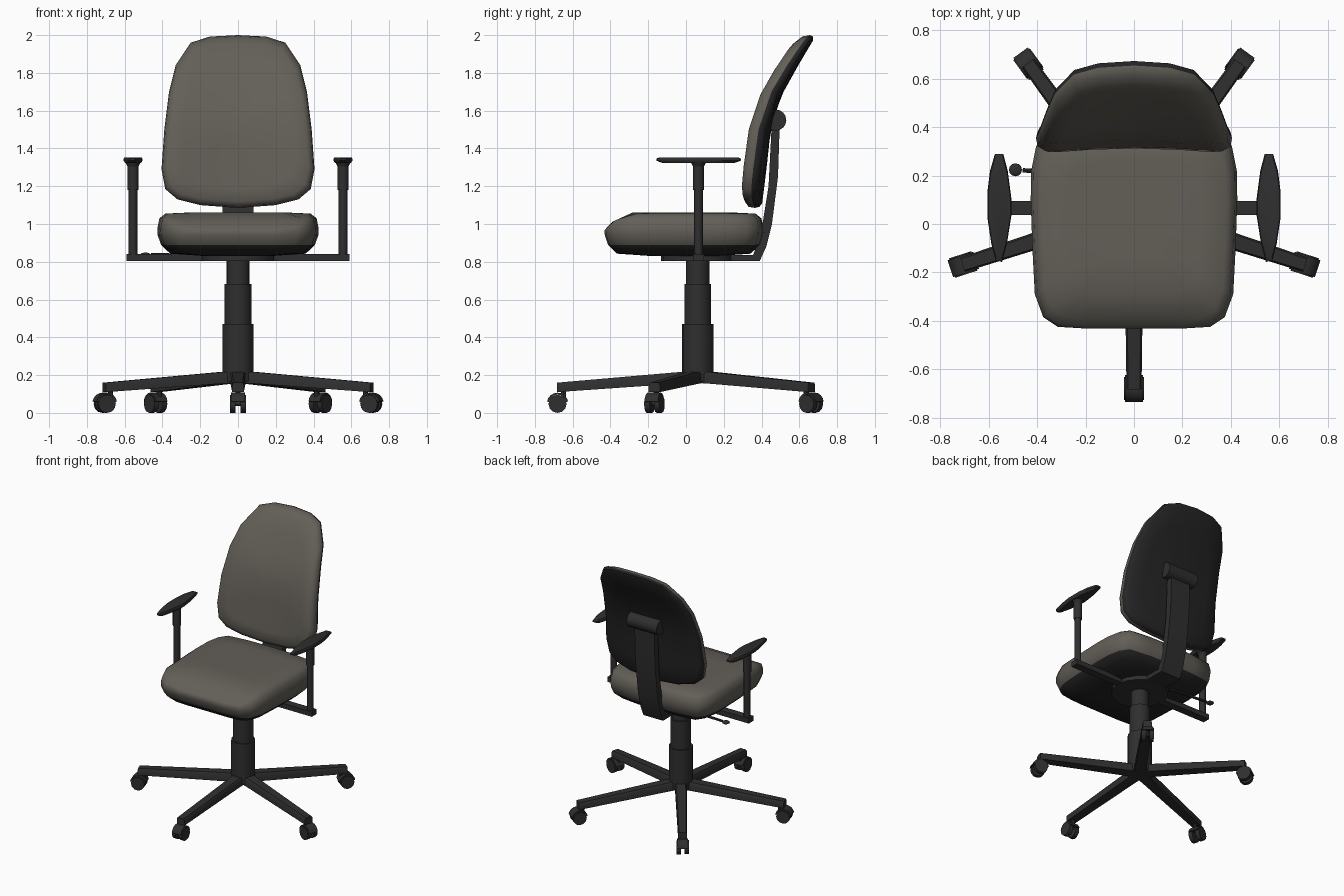
import bpy, bmesh, math
from mathutils import Matrix, Vector

if "Cube" in bpy.data.objects:
    bpy.data.objects.remove(bpy.data.objects["Cube"])


def material(name, rgb):
    m = bpy.data.materials.new(name)
    m.diffuse_color = (*rgb, 1)
    m.use_nodes = True
    m.node_tree.nodes["Principled BSDF"].inputs["Base Color"].default_value = m.diffuse_color
    return m


FABRIC = material("grey brown fabric", (0.125, 0.115, 0.098))
PLASTIC = material("dark grey plastic", (0.028, 0.028, 0.029))
SHELL = material("black shell", (0.018, 0.018, 0.018))


def finish(name, bm, mats=(PLASTIC,), angle=35):
    bmesh.ops.recalc_face_normals(bm, faces=bm.faces)
    me = bpy.data.meshes.new(name)
    bm.to_mesh(me)
    bm.free()
    for m in mats:
        me.materials.append(m)
    me.polygons.foreach_set("use_smooth", [True] * len(me.polygons))
    me.set_sharp_from_angle(angle=math.radians(angle))
    ob = bpy.data.objects.new(name, me)
    bpy.context.collection.objects.link(ob)
    return ob


def loft(name, rings, mats=(PLASTIC,), split=0, angle=35):
    """Skin a list of closed rings, cap the ends; bands from index split on use material 1."""
    bm = bmesh.new()
    vs = [[bm.verts.new(p) for p in r] for r in rings]
    n = len(rings[0])
    for k in range(len(vs) - 1):
        for i in range(n):
            j = (i + 1) % n
            f = bm.faces.new((vs[k][i], vs[k][j], vs[k + 1][j], vs[k + 1][i]))
            f.material_index = 1 if split and k >= split else 0
    bm.faces.new(vs[0])
    bm.faces.new(vs[-1]).material_index = 1 if split else 0
    return finish(name, bm, mats, angle)


def cylinder(name, p, q, r, sides=16, r2=None):
    p, q = Vector(p), Vector(q)
    d = q - p
    rot = d.to_track_quat('Z', 'Y').to_matrix().to_4x4()
    bm = bmesh.new()
    bmesh.ops.create_cone(bm, cap_ends=True, segments=sides, radius1=r, radius2=r if r2 is None else r2,
                          depth=d.length, matrix=Matrix.Translation((p + q) / 2) @ rot)
    return finish(name, bm)


def box(name, x, y, z):
    ring = lambda h: [(x[0], y[0], h), (x[1], y[0], h), (x[1], y[1], h), (x[0], y[1], h)]
    return loft(name, [ring(z[0]), ring(z[1])])


def mirrored(half):
    return half + [(-x, v) for x, v in reversed(half) if x > 0]


def lerp(table, v):
    if v <= table[0][0]:
        return table[0][1]
    for (a, fa), (b, fb) in zip(table, table[1:]):
        if v <= b:
            return fa + (fb - fa) * (v - a) / (b - a)
    return table[-1][1]


# Seat cushion: dark underside, fabric top, rounded-off front edge
seat_outline = mirrored([(0, -.432), (.2, -.432), (.315, -.425), (.375, -.385), (.41, -.29), (.42, -.1), (.427, .1),
                         (.425, .22), (.405, .32), (.36, .385), (.2, .405), (0, .41)])
front_drop = [(-.434, .965), (-.39, 1.012), (-.285, 1.06)]


def seat_ring(s, z):
    pts = [(x * s, -.01 + (y + .01) * s) for x, y in seat_outline]
    return [(x, y, min(z, lerp(front_drop, y))) for x, y in pts]


loft("seat", [seat_ring(*a) for a in ((.4, .83), (.84, .843), (.955, .89), (.995, .94), (1, .975), (.975, 1.03),
                                      (.9, 1.055), (.65, 1.06), (.3, 1.06))], (SHELL, FABRIC), 2, 50)

# Backrest: dark rear shell, fabric front, leaning back toward the top
back_outline = mirrored([(0, 1.085), (.2, 1.10), (.32, 1.13), (.385, 1.185), (.405, 1.29), (.39, 1.5), (.365, 1.7),
                         (.33, 1.84), (.25, 1.96), (.15, 1.992), (0, 2.0)])
spine = [(1.085, .40), (1.28, .425), (1.45, .443), (1.59, .47), (1.72, .525), (1.85, .60), (2.0, .69)]


def back_ring(s, d):
    pts = [(x * s, 1.5 + (z - 1.5) * s) for x, z in back_outline]
    return [(x, lerp(spine, z) + d - .035 * (x / .4) ** 2, z) for x, z in pts]


loft("backrest", [back_ring(*a) for a in ((.15, 0), (.4, 0), (.7, 0), (.94, 0), (.985, -.012), (1, -.035),
                                          (.985, -.07), (.92, -.092), (.75, -.096), (.5, -.096), (.25, -.096),
                                          (.08, -.096))], (SHELL, FABRIC), 5, 50)

# Back support bar and its pivot roll
bar = [(.1, .805), (.39, .803), (.425, .88), (.455, 1.0), (.487, 1.25), (.497, 1.55), (.455, 1.55), (.437, 1.2),
       (.405, 1.0), (.38, .9), (.355, .835), (.1, .835)]
loft("back_support", [[(x, y, z) for y, z in bar] for x in (-.082, .082)])
cylinder("back_pivot", (-.125, .475, 1.55), (.125, .475, 1.55), .056)

# Seat plate, gas column and hub
C = Vector((0, .062, 0))
for name, r, z0, z1 in (("seat_plate", .195, .803, .85), ("column_top", .062, .66, .81),
                        ("column_middle", .071, .46, .682), ("column_base", .083, .165, .47)):
    cylinder(name, C + Vector((0, 0, z0)), C + Vector((0, 0, z1)), r, 16)

# Armrests
box("arm_crossbar", (-.59, .59), (.038, .095), (.805, .842))
pad = [(.54, .29), (.575, .29), (.595, .22), (.605, .14), (.605, .02), (.59, -.08), (.572, -.15), (.545, -.157),
       (.525, -.08), (.506, .04), (.506, .1), (.522, .22)]
for side, s in (("left", -1), ("right", 1)):
    X = s * .556
    cylinder(side + "_arm_post", (X, .066, .83), (X, .066, 1.2), .023, 12)
    cylinder(side + "_arm_sleeve", (X, .066, 1.18), (X, .066, 1.33), .029, 12)
    cylinder(side + "_arm_flare", (X, .066, 1.305), (X, .066, 1.33), .029, 12, .042)
    loft(side + "_arm_pad", [[(s * (.556 + (x - .556) * k), .067 + (y - .067) * k, z) for x, y in pad]
                             for k, z in ((.84, 1.322), (1, 1.335), (1, 1.346), (.93, 1.353))])

# Height lever with flattened knob
cylinder("lever", (-.15, .2, .832), (-.46, .222, .838), .009, 8)
bm = bmesh.new()
bmesh.ops.create_uvsphere(bm, u_segments=12, v_segments=8, radius=.027,
                          matrix=Matrix.Translation((-.49, .224, .838)) @ Matrix.Diagonal((1, 1, .4, 1)))
finish("lever_knob", bm)

# Five-legged base with twin-wheel casters
hood_arc = [(r * math.cos(math.radians(a)), r * math.sin(math.radians(a)))
            for r, angs in ((.057, range(10, 171, 20)), (.047, range(170, 9, -20))) for a in angs]
for i in range(5):
    a = math.radians(-90 + 72 * i)
    u, t = Vector((math.cos(a), math.sin(a), 0)), Vector((-math.sin(a), math.cos(a), 0))

    def P(r, w, z):
        return C + u * r + t * w + Vector((0, 0, z))

    loft(f"leg_{i + 1}", [[P(r, -wb, z0), P(r, wb, z0), P(r, wb, z1 - .012), P(r, wt, z1), P(r, -wt, z1),
                           P(r, -wb, z1 - .012)]
                          for r, wb, wt, z0, z1 in ((0, .042, .034, .16, .222), (.1, .04, .032, .155, .216),
                                                    (.745, .031, .024, .11, .16))])
    cylinder(f"caster_stem_{i + 1}", P(.71, 0, .06), P(.71, 0, .13), .014, 8)
    loft(f"caster_hood_{i + 1}", [[P(.742 + r, w, .05 + z) for r, z in hood_arc] for w in (-.037, .037)])
    for k in (-1, 1):
        cylinder(f"caster_wheel_{i + 1}_{'a' if k < 0 else 'b'}", P(.742, k * .012, .048), P(.742, k * .042, .048),
                 .048, 12)
    cylinder(f"caster_axle_{i + 1}", P(.742, -.03, .048), P(.742, .03, .048), .012, 8)
